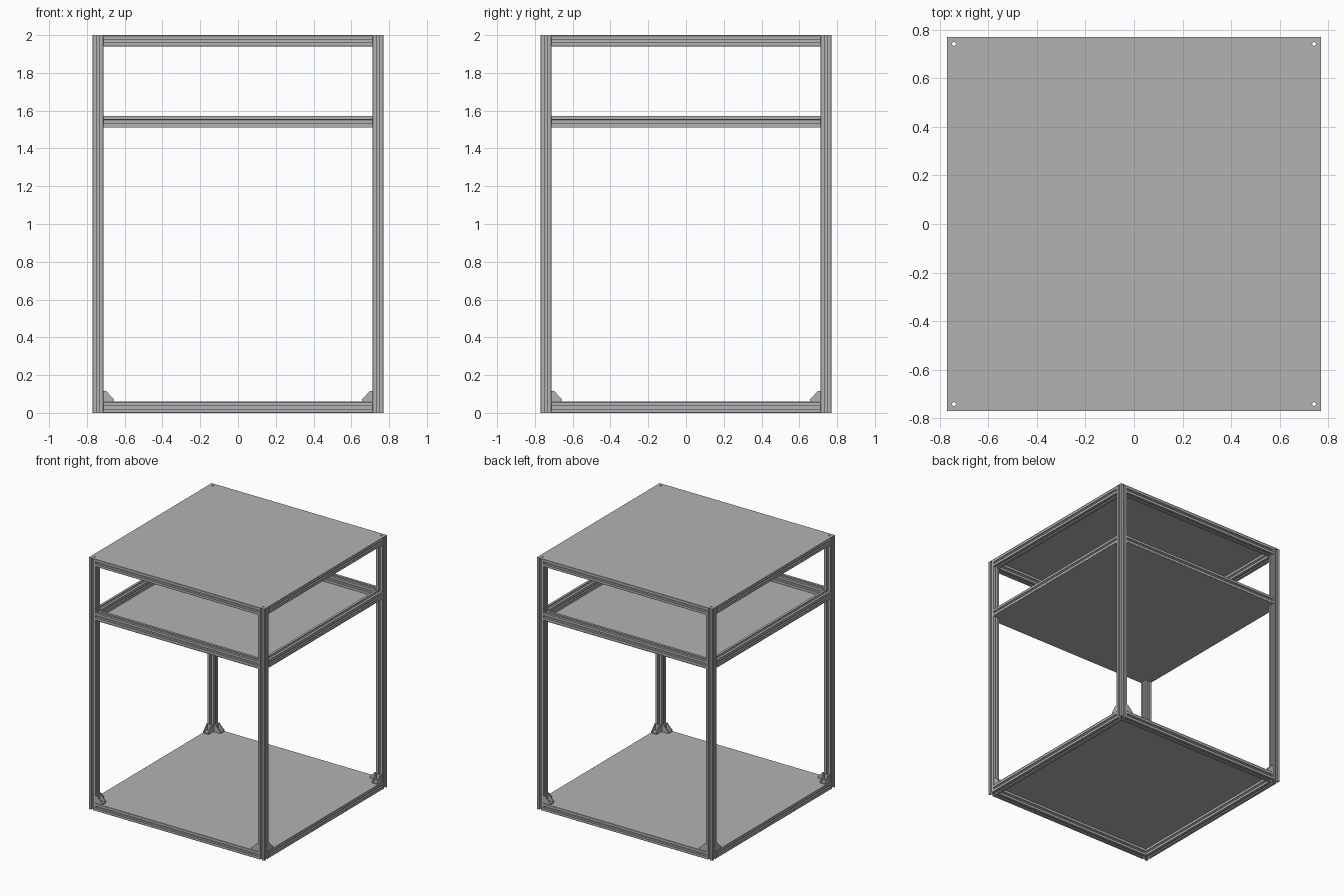
import bpy
from math import pi, cos, sin
from mathutils import Matrix, Vector

if "Cube" in bpy.data.objects:
    bpy.data.objects.remove(bpy.data.objects["Cube"])

MM = 2 / 701              # model units per millimetre
HALF, BAR, SHEET = 270, 20, 1
TOP = 700                 # height of the posts
MID = 531                 # underside of the middle rails

grey = bpy.data.materials.new("aluminium grey")
grey.use_nodes = True
colour = (0.45, 0.45, 0.45, 1)
grey.diffuse_color = colour
grey.node_tree.nodes["Principled BSDF"].inputs["Base Color"].default_value = colour


def extrude(name, loops, length):
    """Mesh of flat outlines (inner loops are holes), centred along z."""
    curve = bpy.data.curves.new(name, 'CURVE')
    curve.dimensions = '2D'
    curve.fill_mode = 'BOTH'
    curve.extrude = length * MM / 2
    for loop in loops:
        spline = curve.splines.new('POLY')
        spline.points.add(len(loop) - 1)
        for point, (x, y) in zip(spline.points, loop):
            point.co = (x * MM, y * MM, 0, 1)
        spline.use_cyclic_u = True
    temp = bpy.data.objects.new(name, curve)
    bpy.context.scene.collection.objects.link(temp)
    bpy.context.view_layer.update()
    mesh = bpy.data.meshes.new_from_object(
        temp.evaluated_get(bpy.context.evaluated_depsgraph_get()))
    bpy.data.objects.remove(temp)
    mesh.materials.clear()
    mesh.materials.append(grey)
    mesh.shade_flat()
    return mesh


def place(name, mesh, location, rotation=Matrix()):
    ob = bpy.data.objects.new(name, mesh)
    bpy.context.scene.collection.objects.link(ob)
    ob.matrix_world = Matrix.Translation(Vector(location) * MM) @ rotation
    return ob


def turn(quarter, axis='Z'):
    return Matrix.Rotation(quarter * pi / 2, 4, axis)


def circle(x, y, r, n=24):
    return [(x + r * cos(2 * pi * i / n), y + r * sin(2 * pi * i / n)) for i in range(n)]


def four_way(points):
    """Repeat a run of outline points on all four sides."""
    out = []
    for _ in range(4):
        out += points
        points = [(-y, x) for x, y in points]
    return out


# Slotted bar section with a central bore
half_slot = [(10, -9.5), (10, -3), (8.3, -3), (8.3, -5.6), (6.8, -5.6), (4, -2.8)]
section = four_way(half_slot + [(x, -y) for x, y in reversed(half_slot)])
bore = circle(0, 0, 2.7)
post_mesh = extrude("post", [section, bore], TOP)
rail_mesh = extrude("rail", [section, bore], 2 * (HALF - BAR))

# Corner bracket: L-shaped legs between two gussets
legs_mesh = extrude("bracket_legs", [[(0, 0), (20, 0), (20, 3), (3, 3), (3, 20), (0, 20)]], 17)
gusset_mesh = extrude("bracket_gusset", [[(0, 0), (20, 0), (20, 4), (5, 20), (0, 20)]], 2.5)

mid_line = HALF - BAR / 2
levels = {"bottom": BAR / 2, "middle": MID + BAR / 2, "top": TOP - BAR / 2}
for i in range(4):
    spin = turn(i)
    corner = spin @ Vector((-mid_line, -mid_line, TOP / 2))
    place(f"post_{i + 1}", post_mesh, corner)
    for level, z in levels.items():
        place(f"{level}_rail_{i + 1}", rail_mesh,
              spin @ Vector((0, -mid_line, z)), spin @ turn(1, 'Y'))
    # A bracket at each end of every bottom rail
    for side in (-1, 1):
        for part, mesh, offsets in (("legs", legs_mesh, (0,)),
                                    ("gusset", gusset_mesh, (-7.5, 7.5))):
            for offset in offsets:
                facing = turn(1, 'X') if side < 0 else turn(2) @ turn(1, 'X')
                at = Vector((side * (HALF - BAR), -mid_line + offset, BAR + SHEET))
                place(f"bracket_{part}_{i + 1}", mesh, spin @ at, spin @ facing)

# Sheets: the lower two are notched around the posts, the top one has bolt holes
inner = HALF - BAR
notched = four_way([(HALF, -inner), (HALF, inner), (inner, inner)])
shelf_mesh = extrude("shelf", [notched], SHEET)
place("bottom_sheet", shelf_mesh, (0, 0, BAR + SHEET / 2))
place("middle_sheet", shelf_mesh, (0, 0, MID - SHEET / 2))
square = four_way([(HALF, HALF)])
holes = [circle(x, y, 2.7) for x in (-mid_line, mid_line) for y in (-mid_line, mid_line)]
place("top_sheet", extrude("top_sheet", [square] + holes, SHEET), (0, 0, TOP + SHEET / 2))
